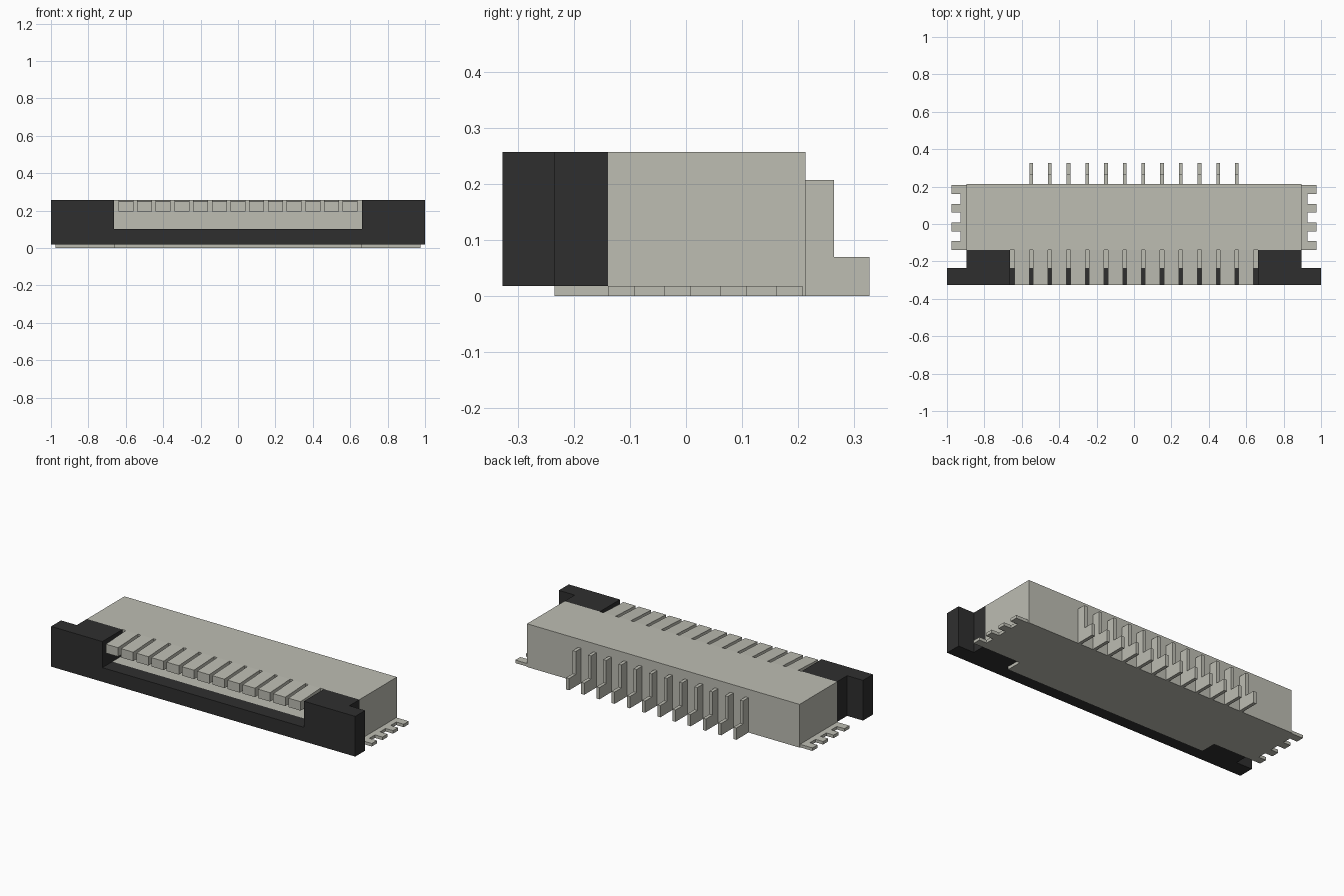
import bpy
import bmesh

cube = bpy.data.objects.get("Cube")
if cube:
    bpy.data.objects.remove(cube, do_unlink=True)


def make_material(name, rgb):
    mat = bpy.data.materials.new(name)
    mat.use_nodes = True
    color = (*rgb, 1)
    mat.diffuse_color = color
    mat.node_tree.nodes["Principled BSDF"].inputs["Base Color"].default_value = color
    return mat


beige = make_material("warm beige", (0.51, 0.51, 0.45))
black = make_material("soft black", (0.028, 0.028, 0.028))


def extrude(name, outline, axis, low, high, mat):
    """Solid from a flat outline: (y, z) along x, (x, z) along y, (x, y) along z."""
    place = {"x": lambda a, b: (low, a, b),
             "y": lambda a, b: (a, low, b),
             "z": lambda a, b: (a, b, low)}[axis]
    bm = bmesh.new()
    face = bm.faces.new([bm.verts.new(place(a, b)) for a, b in outline])
    grown = bmesh.ops.extrude_face_region(bm, geom=[face])
    step = [high - low if axis == k else 0 for k in "xyz"]
    bmesh.ops.translate(bm, vec=step, verts=[g for g in grown["geom"]
                                             if isinstance(g, bmesh.types.BMVert)])
    bmesh.ops.recalc_face_normals(bm, faces=bm.faces)
    mesh = bpy.data.meshes.new(name)
    bm.to_mesh(mesh)
    bm.free()
    mesh.materials.append(mat)
    obj = bpy.data.objects.new(name, mesh)
    bpy.context.collection.objects.link(obj)
    return obj


def mirrored(half):
    """Complete a right-hand outline with its reflection across x = 0."""
    return half + [(-x, y) for x, y in reversed(half)]


FRONT, LIP, FACE, BACK = -0.327, -0.234, -0.139, 0.213
SLOT, BODY, PLATE, TOP = 0.663, 0.896, 0.018, 0.257
BAR = 0.102
PITCH = 0.1

# Housing block and the cable lip in front of it
extrude("housing", [(FACE, 0), (BACK, 0), (BACK, TOP), (FACE, TOP)],
        "x", -BODY, BODY, beige)
extrude("cable_lip", [(LIP, 0), (FACE, 0), (FACE, BAR), (LIP, BAR)],
        "x", -SLOT, SLOT, beige)

# Toothed solder tabs along both ends
tab = [(BODY, FACE)]
for i in range(4):
    start = FACE + i * PITCH
    end = start + 0.047
    tab += [(0.977, start), (0.977, end)]
    if i < 3:
        tab += [(0.928, end), (0.928, start + PITCH)]
tab += [(BODY, FACE + 3 * PITCH + 0.047)]
for side, sign in (("left", 1), ("right", -1)):
    extrude(side + "_solder_tab", [(sign * x, y) for x, y in tab],
            "z", 0, PLATE, beige)

# Sliding latch: U-shaped front frame with two inner arms
extrude("latch_frame", mirrored([(1, PLATE), (1, TOP), (SLOT, TOP), (SLOT, BAR)])
        , "y", FRONT, LIP, black)
for side, sign in (("left", 1), ("right", -1)):
    low, high = sorted((sign * SLOT, sign * BODY))
    extrude(side + "_latch_arm", [(LIP, PLATE), (FACE, PLATE), (FACE, TOP), (LIP, TOP)],
            "x", low, high, black)

# Row of upper fingers, sloping slightly towards the front
for i in range(13):
    x = (i - 6) * PITCH
    extrude(f"finger_{i + 1}", [(FRONT, 0.195), (FACE, 0.195), (FACE, TOP), (FRONT, 0.248)],
            "x", x - 0.04, x + 0.04, beige)

# Row of stepped contact pins at the back
for i in range(12):
    x = (i - 5.5) * PITCH
    extrude(f"contact_pin_{i + 1}",
            [(BACK, 0), (0.327, 0), (0.327, 0.07), (0.264, 0.07), (0.264, 0.207), (BACK, 0.207)],
            "x", x - 0.01, x + 0.01, beige)
